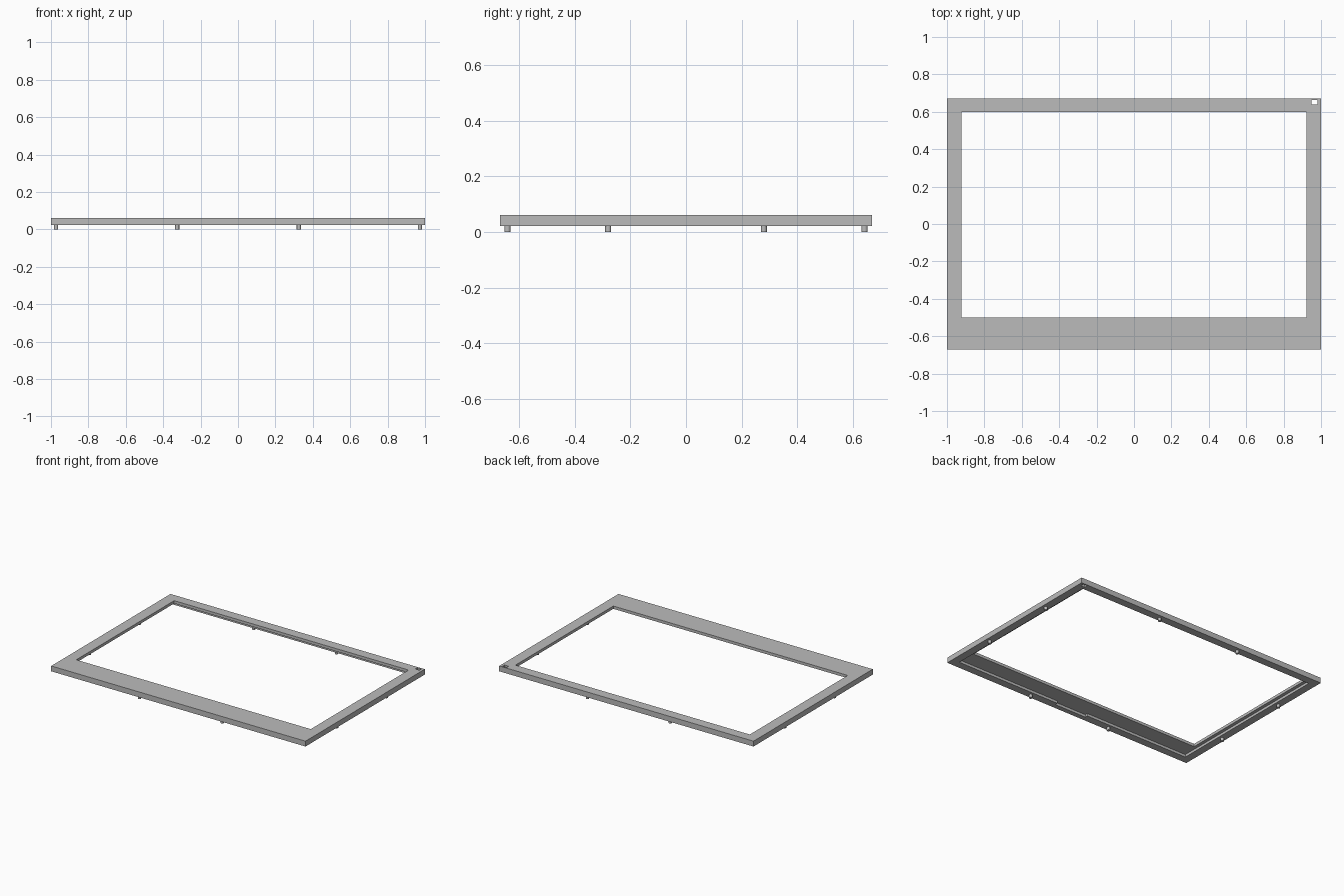
import bpy

if "Cube" in bpy.data.objects:
    bpy.data.objects.remove(bpy.data.objects["Cube"])

grey = bpy.data.materials.new("plain grey")
grey.use_nodes = True
grey.diffuse_color = (0.5, 0.5, 0.5, 1)
grey.node_tree.nodes["Principled BSDF"].inputs["Base Color"].default_value = (0.5, 0.5, 0.5, 1)

HALF_X, HALF_Y = 1.0, 0.67
BOTTOM, TOP = 0.022, 0.06
RIM = 0.055
RECESS_TOP = 0.04


def box(name, x, y, z):
    """Box spanning the given (low, high) ranges."""
    spans = (x, y, z)
    bpy.ops.mesh.primitive_cube_add(size=1, location=[(a + b) / 2 for a, b in spans])
    ob = bpy.context.object
    ob.name = name
    ob.scale = [b - a for a, b in spans]
    bpy.ops.object.transform_apply(location=False, rotation=False, scale=True)
    ob.data.materials.append(grey)
    return ob


def cut(target, x, y, z):
    """Remove a box from the target."""
    cutter = box("cutter", x, y, z)
    cutter.hide_render = True
    mod = target.modifiers.new("cut", "BOOLEAN")
    mod.operation = "DIFFERENCE"
    mod.solver = "EXACT"
    mod.object = cutter
    bpy.context.view_layer.objects.active = target
    bpy.ops.object.modifier_apply(modifier=mod.name)
    bpy.data.objects.remove(cutter)


# Bezel plate with outer rim
frame = box("bezel_frame", (-HALF_X, HALF_X), (-HALF_Y, HALF_Y), (BOTTOM, TOP))
inner_x, inner_y = HALF_X - RIM, HALF_Y - RIM

# Recess underneath, with a shallow notch in the front rim
cut(frame, (-inner_x, inner_x), (-inner_y, inner_y), (-0.1, RECESS_TOP))
cut(frame, (-0.125, 0.125), (-inner_y - 0.02, -inner_y + 0.03), (-0.1, RECESS_TOP))

# Main opening and small corner hole
cut(frame, (-0.922, 0.922), (-0.5, 0.6), (-0.1, 0.2))
cut(frame, (0.948, 0.98), (0.638, 0.662), (-0.1, 0.2))

# Locating pegs along the middle of the rim
peg_x, peg_y = HALF_X - RIM / 2, HALF_Y - RIM / 2
for sx, side in ((1, "left"), (-1, "right")):
    for sy, end in ((-1, "front"), (1, "back")):
        for kind, px, py in (("long", 0.325, peg_y), ("short", peg_x, 0.28)):
            bpy.ops.mesh.primitive_cylinder_add(
                vertices=16, radius=0.011, depth=0.03, location=(sx * px, sy * py, 0.015))
            peg = bpy.context.object
            peg.name = f"{kind}_edge_peg_{end}_{side}"
            peg.data.materials.append(grey)
            bpy.ops.object.shade_smooth_by_angle()
